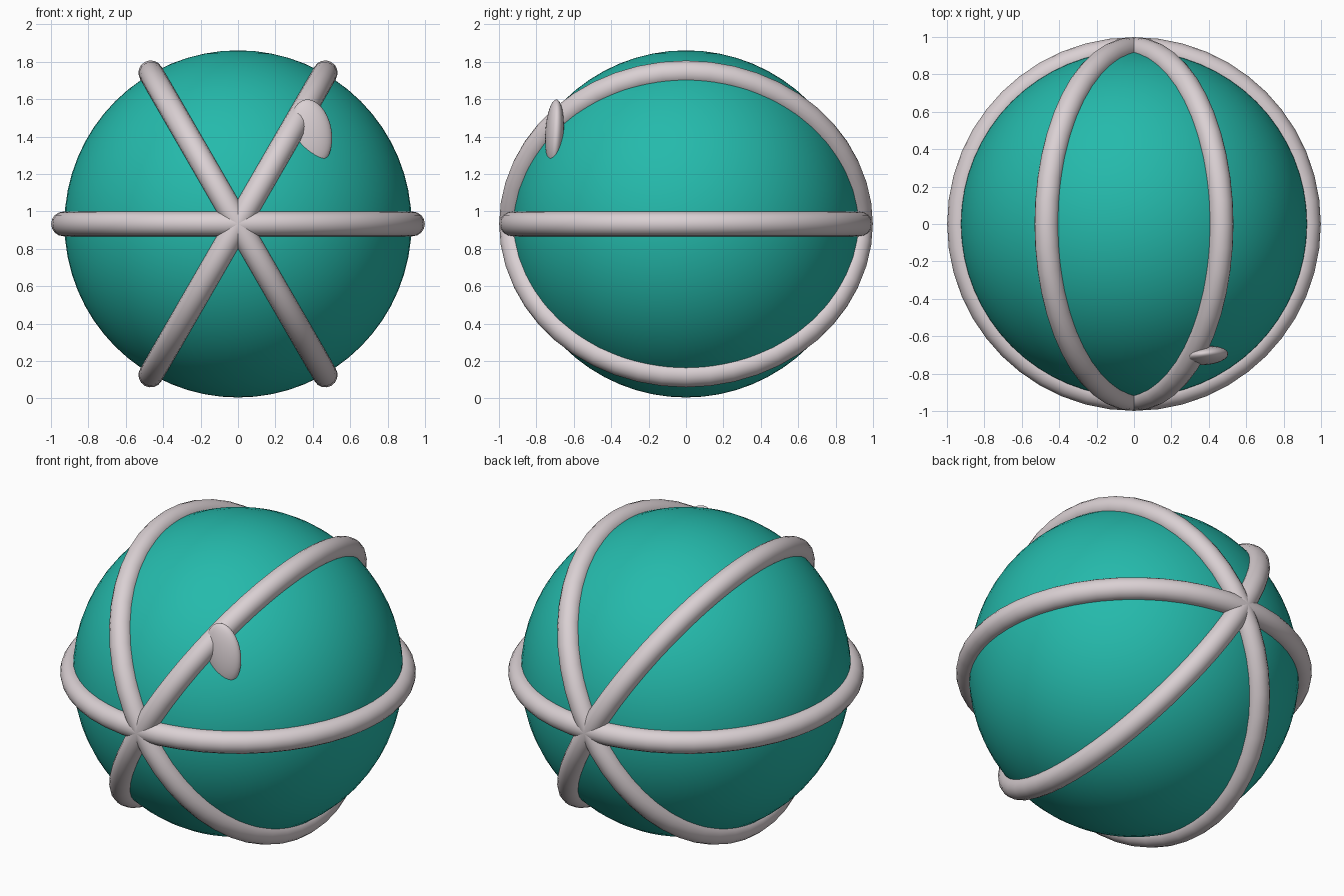
import bpy
from math import radians

cube = bpy.data.objects.get("Cube")
if cube:
    bpy.data.objects.remove(cube, do_unlink=True)

CENTRE_Z = 0.933
BALL_RADIUS = 0.928
RING_RADIUS = 0.933
TUBE_RADIUS = 0.066


def make_material(name, colour):
    mat = bpy.data.materials.new(name)
    mat.use_nodes = True
    mat.diffuse_color = (*colour, 1)
    mat.node_tree.nodes["Principled BSDF"].inputs["Base Color"].default_value = (*colour, 1)
    return mat


def finish(name, mat):
    obj = bpy.context.object
    obj.name = name
    obj.data.materials.append(mat)
    bpy.ops.object.shade_smooth()
    return obj


teal = make_material("teal", (0.018, 0.49, 0.41))
pale_grey = make_material("pale grey", (0.70, 0.63, 0.65))

# Ball
bpy.ops.mesh.primitive_uv_sphere_add(segments=64, ring_count=32, radius=BALL_RADIUS,
                                     location=(0, 0, CENTRE_Z))
finish("ball", teal)

# Three rings crossing at the front and back poles
for name, angle in (("level_ring", 0), ("rising_ring", -60), ("falling_ring", 60)):
    bpy.ops.mesh.primitive_torus_add(major_segments=48, minor_segments=16,
                                     major_radius=RING_RADIUS, minor_radius=TUBE_RADIUS,
                                     location=(0, 0, CENTRE_Z),
                                     rotation=(0, radians(angle), 0))
    finish(name, pale_grey)

# Thin flattened leaf set into the upper left ring
bpy.ops.mesh.primitive_uv_sphere_add(segments=32, ring_count=16, radius=1,
                                     location=(0.39, -0.703, 1.42),
                                     rotation=(radians(-4), radians(-9), radians(7)))
leaf = finish("leaf", pale_grey)
leaf.scale = (0.112, 0.048, 0.18)
